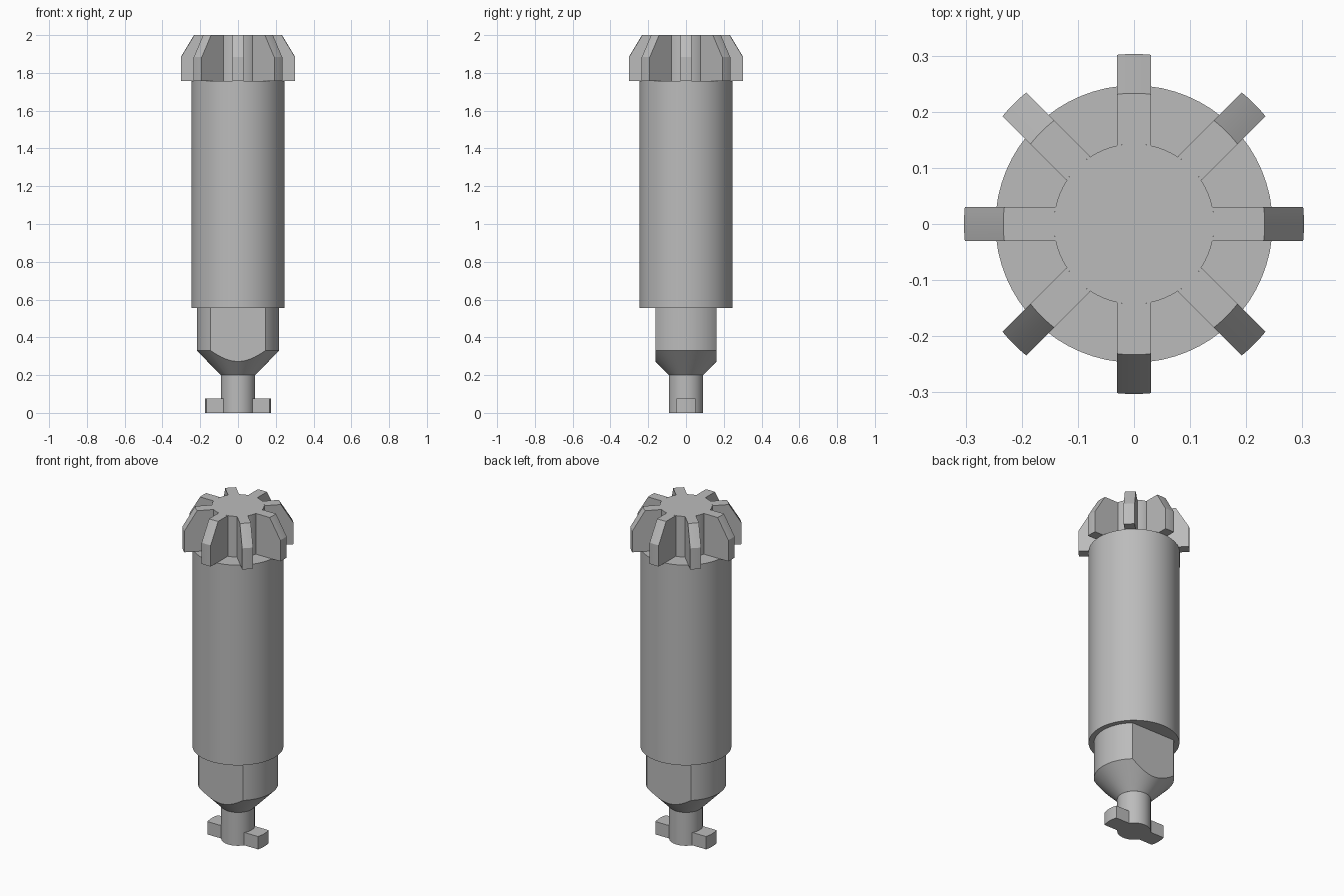
import bpy, bmesh, math
from mathutils import Matrix, Vector

if "Cube" in bpy.data.objects:
    bpy.data.objects.remove(bpy.data.objects["Cube"])

steel = bpy.data.materials.new("grey_steel")
steel.diffuse_color = (0.5, 0.5, 0.5, 1)
steel.use_nodes = True
steel.node_tree.nodes["Principled BSDF"].inputs["Base Color"].default_value = steel.diffuse_color


def finish(bm, name):
    bmesh.ops.recalc_face_normals(bm, faces=bm.faces[:])
    me = bpy.data.meshes.new(name)
    bm.to_mesh(me)
    bm.free()
    me.materials.append(steel)
    ob = bpy.data.objects.new(name, me)
    bpy.context.collection.objects.link(ob)
    bpy.ops.object.select_all(action='DESELECT')
    ob.select_set(True)
    bpy.context.view_layer.objects.active = ob
    bpy.ops.object.shade_smooth_by_angle(angle=math.radians(25))
    return ob


def turned(profile, n=64):
    """Closed solid of revolution from (radius, z) points, bottom to top."""
    bm = bmesh.new()
    rings = [[bm.verts.new((r * math.cos(2 * math.pi * i / n),
                            r * math.sin(2 * math.pi * i / n), z))
              for i in range(n)] for r, z in profile]
    for a, b in zip(rings, rings[1:]):
        for i in range(n):
            j = (i + 1) % n
            bm.faces.new((a[i], a[j], b[j], b[i]))
    bm.faces.new(rings[0][::-1])
    bm.faces.new(rings[-1])
    return bm


def radial_blocks(name, profile, half_width, count, steps=6):
    """Parallel-sided slices of a turned (radius, z) outline, repeated round z."""
    bm = bmesh.new()
    for k in range(count):
        rot = Matrix.Rotation(2 * math.pi * k / count, 3, 'Z')
        slices = []
        for s in range(steps + 1):
            y = half_width * (2 * s / steps - 1)
            slices.append([bm.verts.new(rot @ Vector((math.sqrt(r * r - y * y), y, z)))
                           for r, z in profile])
        m = len(profile)
        for a, b in zip(slices, slices[1:]):
            for i in range(m):
                j = (i + 1) % m
                bm.faces.new((a[i], a[j], b[j], b[i]))
        bm.faces.new(slices[0])
        bm.faces.new(slices[-1][::-1])
    return finish(bm, name)


# Main barrel and the hub of the gear head
finish(turned([(0.247, 0.555), (0.247, 1.756), (0.143, 1.756), (0.143, 2.0)]), "barrel_and_hub")

# Eight chamfered gear teeth
radial_blocks("gear_teeth", [(0.143, 1.756), (0.303, 1.756), (0.303, 1.883),
                             (0.233, 2.0), (0.143, 2.0)], 0.03, 8)

# Tapered neck with two wrench flats, front and back
bm = turned([(0.0913, 0.2), (0.218, 0.33), (0.218, 0.555)])
for side in (-1, 1):
    cut = bmesh.ops.bisect_plane(bm, geom=bm.verts[:] + bm.edges[:] + bm.faces[:],
                                 plane_co=(0, side * 0.162, 0), plane_no=(0, side, 0),
                                 clear_outer=True)
    edges = [e for e in cut['geom_cut'] if isinstance(e, bmesh.types.BMEdge)]
    bmesh.ops.holes_fill(bm, edges=edges, sides=0)
finish(bm, "flatted_neck")

# Pin with two bayonet lugs at its foot
finish(turned([(0.0913, 0.0), (0.0913, 0.2)], 48), "pin")
radial_blocks("bayonet_lugs", [(0.0913, 0.0), (0.175, 0.0), (0.175, 0.077),
                               (0.0913, 0.077)], 0.05, 2)
